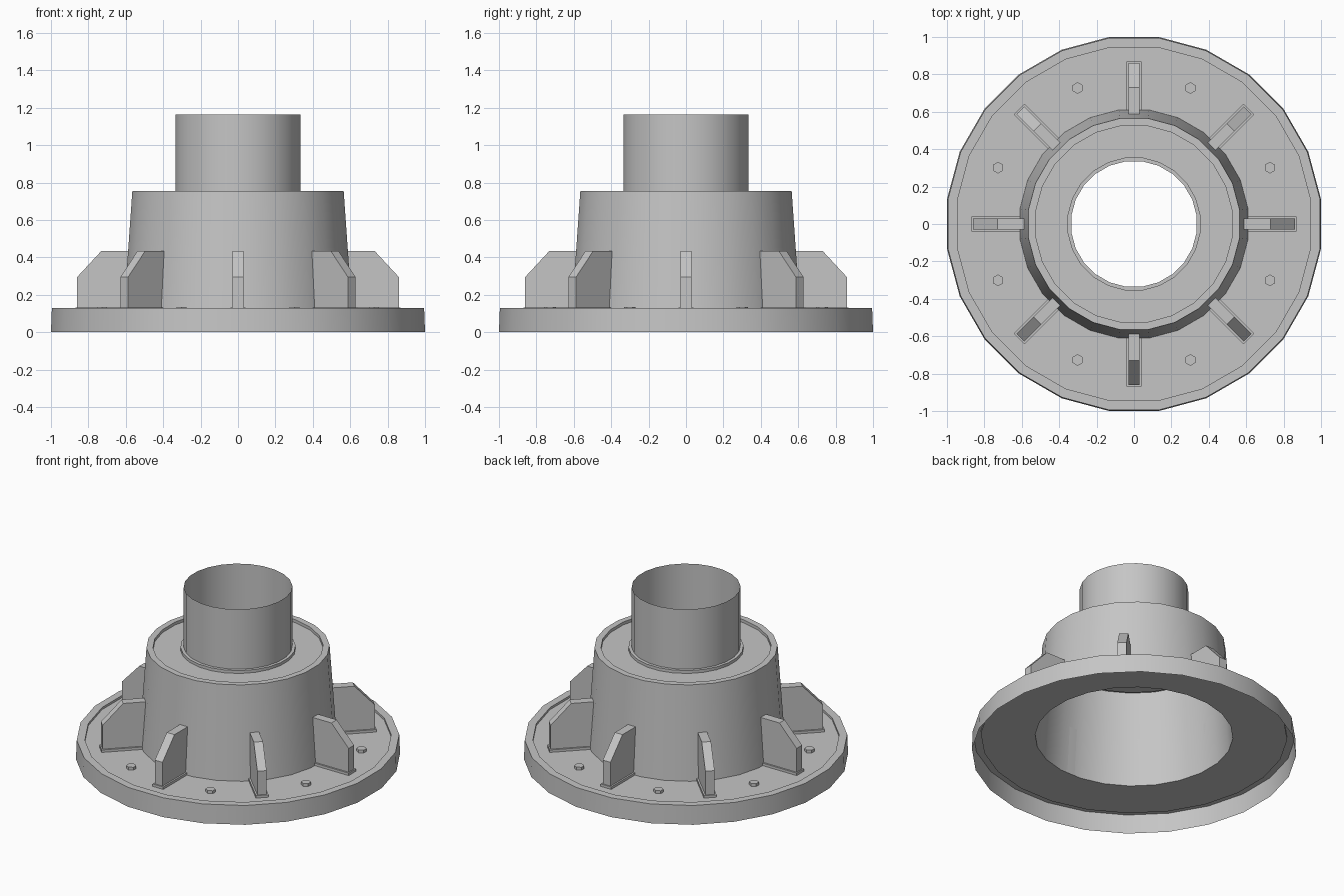
import bpy
import bmesh
from math import cos, sin, pi, radians
from mathutils import Matrix

old = bpy.data.objects.get("Cube")
if old:
    bpy.data.objects.remove(old, do_unlink=True)

SIDES = 24
FLOOR = 0.115      # base plate level
SHELF = 0.735      # upper plate level
CONE_LOW, CONE_HIGH, CONE_TOP = 0.61, 0.565, 0.755

steel = bpy.data.materials.new("grey_steel")
steel.use_nodes = True
colour = (0.56, 0.56, 0.56, 1)
steel.diffuse_color = colour
bsdf = next(n for n in steel.node_tree.nodes if n.type == 'BSDF_PRINCIPLED')
bsdf.inputs["Base Color"].default_value = colour


def add_object(name, bm):
    mesh = bpy.data.meshes.new(name)
    bm.to_mesh(mesh)
    bm.free()
    mesh.materials.append(steel)
    obj = bpy.data.objects.new(name, mesh)
    bpy.context.collection.objects.link(obj)
    return obj


def lathe(name, profile):
    """Thin sheet turned around z; radii are measured to the flats."""
    bm = bmesh.new()
    rings = []
    for r, z in profile:
        r /= cos(pi / SIDES)
        angles = [(k + 0.5) * 2 * pi / SIDES for k in range(SIDES)]
        rings.append([bm.verts.new((r * cos(a), r * sin(a), z)) for a in angles])
    for low, high in zip(rings, rings[1:]):
        for k in range(SIDES):
            n = (k + 1) % SIDES
            bm.faces.new((low[k], low[n], high[n], high[k]))
    obj = add_object(name, bm)
    bpy.ops.object.select_all(action='DESELECT')
    obj.select_set(True)
    bpy.context.view_layer.objects.active = obj
    bpy.ops.object.shade_smooth_by_angle(angle=radians(30))
    return obj


def plate(name, outline, width, angle):
    """Upright plate from a radius/height outline, turned to an angle."""
    bm = bmesh.new()
    face = bm.faces.new([bm.verts.new((r, -width / 2, z)) for r, z in outline])
    grown = bmesh.ops.extrude_face_region(bm, geom=[face])
    moved = [v for v in grown["geom"] if isinstance(v, bmesh.types.BMVert)]
    bmesh.ops.translate(bm, verts=moved, vec=(0, width, 0))
    bmesh.ops.recalc_face_normals(bm, faces=bm.faces)
    bmesh.ops.rotate(bm, verts=bm.verts, matrix=Matrix.Rotation(angle, 3, 'Z'))
    return add_object(name, bm)


def cone_radius(z):
    t = (z - FLOOR) / (CONE_TOP - FLOOR)
    return CONE_LOW + (CONE_HIGH - CONE_LOW) * t


# Turned sheet parts
lathe("base_flange", [(1.0, 0), (0.995, 0.13), (0.945, 0.13),
                      (0.945, FLOOR), (CONE_LOW, FLOOR)])
lathe("tapered_body", [(CONE_LOW, FLOOR), (CONE_HIGH, CONE_TOP)])
lathe("upper_plate", [(CONE_HIGH, CONE_TOP), (0.525, CONE_TOP),
                      (0.525, SHELF), (0.355, SHELF)])
lathe("pipe_collar", [(0.355, SHELF), (0.355, CONE_TOP), (0.335, CONE_TOP)])
lathe("pipe", [(0.335, SHELF), (0.335, 1.165)])

# Gussets with weld pads, and bolts between them
RIB_TOP, PAD_TOP = 0.435, 0.132
rib_outline = [(CONE_LOW, FLOOR), (0.86, FLOOR), (0.86, 0.295),
               (0.73, RIB_TOP), (cone_radius(RIB_TOP), RIB_TOP)]
pad_outline = [(CONE_LOW, FLOOR), (0.868, FLOOR), (0.868, PAD_TOP),
               (cone_radius(PAD_TOP), PAD_TOP)]
for i in range(8):
    angle = i * pi / 4
    plate(f"gusset_{i + 1}", rib_outline, 0.058, angle)
    plate(f"weld_pad_{i + 1}", pad_outline, 0.08, angle)

    bm = bmesh.new()
    bmesh.ops.create_cone(bm, cap_ends=True, segments=6,
                          radius1=0.031, radius2=0.031, depth=0.02)
    a = angle + pi / 8
    bmesh.ops.translate(bm, verts=bm.verts,
                        vec=(0.787 * cos(a), 0.787 * sin(a), FLOOR + 0.01))
    add_object(f"bolt_{i + 1}", bm)
